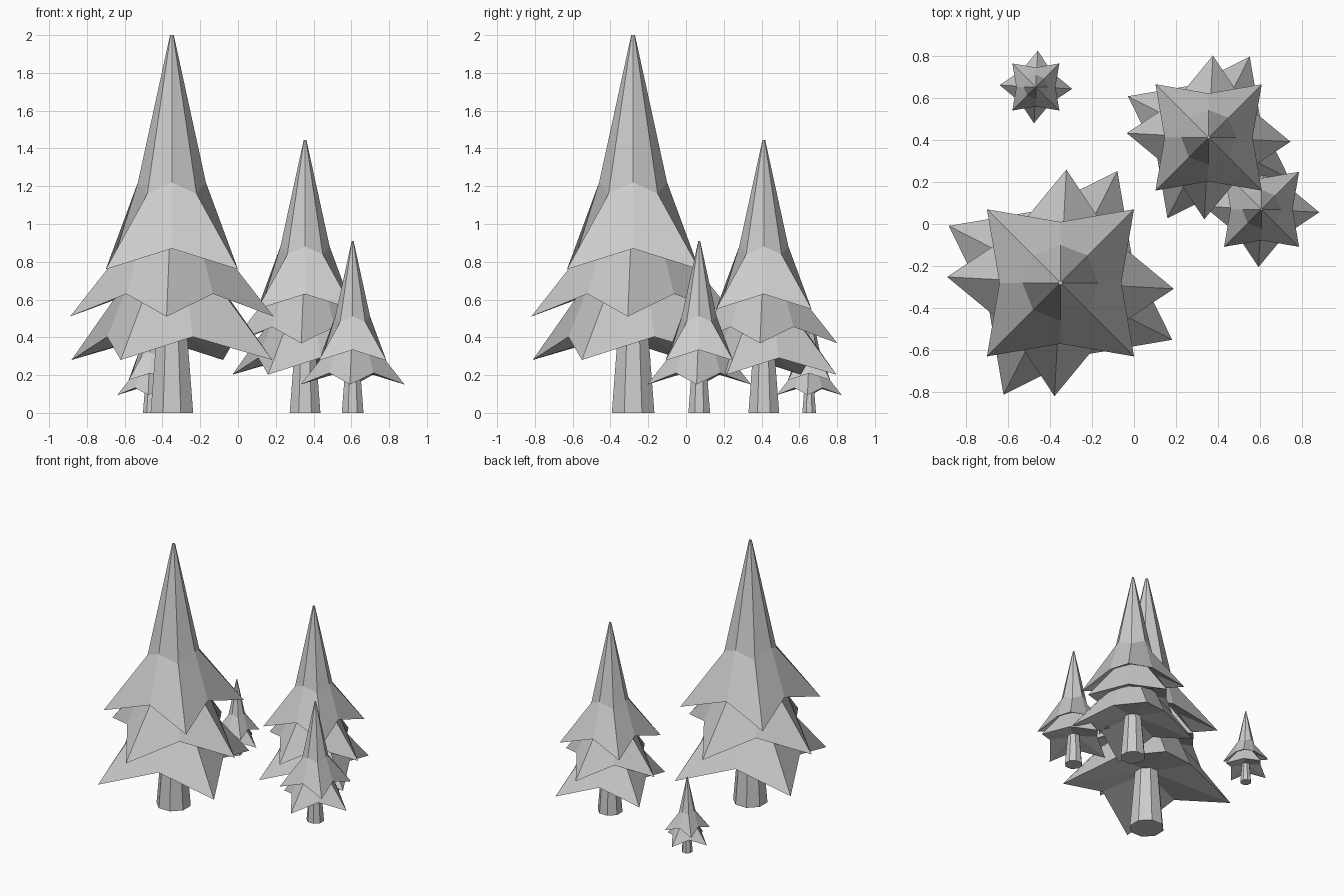
import bpy, bmesh
from math import cos, sin, pi, radians

if "Cube" in bpy.data.objects:
    bpy.data.objects.remove(bpy.data.objects["Cube"])


def ring(bm, rot, r_tip, z_tip, r_in=None, z_in=None):
    """Eight points alternating between star tips and inner notches."""
    r_in = r_tip if r_in is None else r_in
    z_in = z_tip if z_in is None else z_in
    pts = []
    for i in range(8):
        a = rot + i * pi / 4
        r, z = (r_in, z_in) if i % 2 else (r_tip, z_tip)
        pts.append(bm.verts.new((r * cos(a), r * sin(a), z)))
    return pts


def loft(bm, rings, cap_start=False, cap_end=False):
    for a, b in zip(rings, rings[1:]):
        for i in range(8):
            j = (i + 1) % 8
            bm.faces.new((a[i], a[j], b[j], b[i]))
    if cap_start:
        bm.faces.new(rings[0][::-1])
    if cap_end:
        bm.faces.new(rings[-1])


def finish(bm, name, loc, scale):
    bmesh.ops.recalc_face_normals(bm, faces=bm.faces[:])
    mesh = bpy.data.meshes.new(name)
    bm.to_mesh(mesh)
    bm.free()
    obj = bpy.data.objects.new(name, mesh)
    bpy.context.collection.objects.link(obj)
    obj.location = (loc[0], loc[1], 0)
    obj.scale = (scale,) * 3


# Tiers: rotation in degrees, then rings from underside to top
TOP = (45, [(0.20, 0.92), (0.495, 0.76, 0.29, 0.87),
            (0.184, 1.16, 0.18, 1.22), (0.01, 2.0)])
MIDDLE = (-3, [(0.17, 0.68), (0.54, 0.51, 0.325, 0.63),
               (0.21, 0.93)])
BOTTOM = (-27, [(0.08, 0.44), (0.597, 0.28, 0.36, 0.403),
                (0.22, 0.74)])


def tree(name, loc, scale, tiers, drop=0.0):
    # Star-shaped foliage
    for label, (deg, rows) in tiers.items():
        bm = bmesh.new()
        rings = []
        for row in rows:
            row = [v - drop if k % 2 else v for k, v in enumerate(row)]
            rings.append(ring(bm, radians(deg), *row))
        loft(bm, rings, True, True)
        finish(bm, f"{name}_{label}_foliage", loc, scale)
    # Tapered eight-sided trunk
    bm = bmesh.new()
    loft(bm, [ring(bm, pi / 8, 0.122, 0), ring(bm, pi / 8, 0.083, 0.47)], True, True)
    finish(bm, f"{name}_trunk", loc, scale)


full = {"bottom": BOTTOM, "middle": MIDDLE, "top": TOP}
short = {"middle": (-3, [(0.08, 0.66)] + MIDDLE[1][1:]), "top": TOP}

tree("large_tree", (-0.35, -0.28), 1.0, full)
tree("medium_tree", (0.355, 0.412), 0.7225, full)
tree("small_tree", (0.607, 0.07), 0.51, short, 0.216)
tree("tiny_tree", (-0.467, 0.652), 0.32, short, 0.216)
